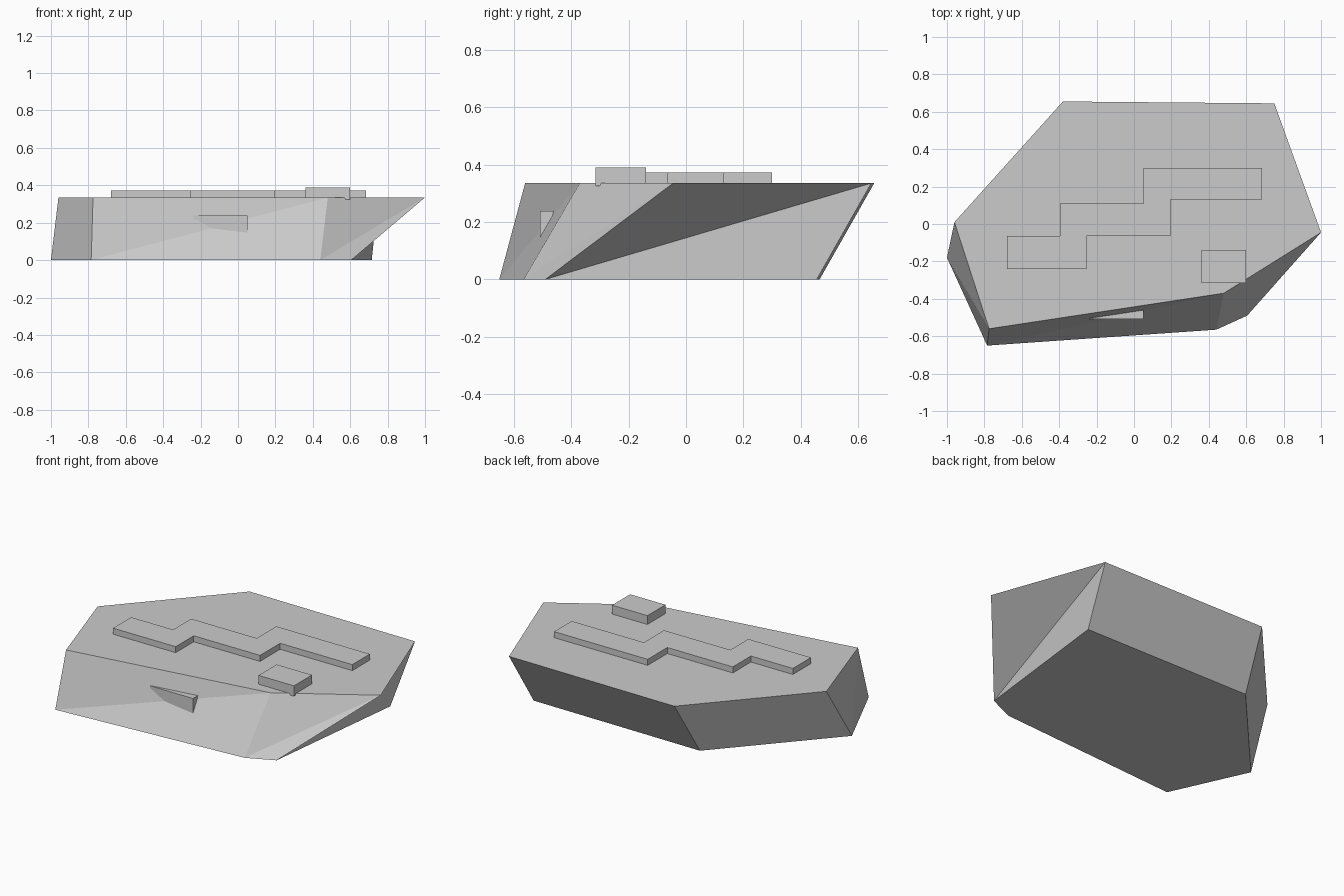
import bpy, bmesh

if "Cube" in bpy.data.objects:
    bpy.data.objects.remove(bpy.data.objects["Cube"])

grey = bpy.data.materials.new("stone_grey")
grey.diffuse_color = (0.6, 0.6, 0.6, 1)
grey.use_nodes = True
grey.node_tree.nodes["Principled BSDF"].inputs["Base Color"].default_value = grey.diffuse_color


def add_object(name, bm):
    bmesh.ops.recalc_face_normals(bm, faces=bm.faces)
    mesh = bpy.data.meshes.new(name)
    bm.to_mesh(mesh)
    bm.free()
    mesh.materials.append(grey)
    obj = bpy.data.objects.new(name, mesh)
    bpy.context.collection.objects.link(obj)
    return obj


def prism(name, outline, z0, z1):
    bm = bmesh.new()
    base = bm.faces.new([bm.verts.new((x, y, z0)) for x, y in outline])
    ext = bmesh.ops.extrude_face_region(bm, geom=[base], use_keep_orig=True)
    moved = [v for v in ext["geom"] if isinstance(v, bmesh.types.BMVert)]
    bmesh.ops.translate(bm, verts=moved, vec=(0, 0, z1 - z0))
    return add_object(name, bm)


def box(name, x0, x1, y0, y1, z0, z1):
    return prism(name, [(x0, y0), (x1, y0), (x1, y1), (x0, y1)], z0, z1)


# Slab body: irregular six-sided top and base joined by faceted sides
TOP_Z = 0.335
top = [(-0.96, 0.01), (-0.775, -0.56), (0.48, -0.37),
       (1.0, -0.045), (0.75, 0.645), (-0.38, 0.655)]
bottom = [(-1.0, -0.18), (-0.785, -0.65), (0.44, -0.565),
          (0.605, -0.49), (0.715, 0.455), (-0.42, 0.465)]
bm = bmesh.new()
t = [bm.verts.new((x, y, TOP_Z)) for x, y in top]
b = [bm.verts.new((x, y, 0)) for x, y in bottom]
bm.faces.new(t)
bm.faces.new(b[::-1])
for i in range(6):
    j = (i + 1) % 6
    bm.faces.new((b[i], t[j], t[i]))
    bm.faces.new((b[i], b[j], t[j]))
add_object("slab_body", bm)

# Stepped raised plate on top
prism("stepped_plate", [
    (-0.68, -0.24), (-0.255, -0.24), (-0.255, -0.065), (0.195, -0.065),
    (0.195, 0.13), (0.685, 0.13), (0.685, 0.3), (0.05, 0.3),
    (0.05, 0.11), (-0.395, 0.11), (-0.395, -0.065), (-0.68, -0.065)],
    TOP_Z - 0.01, 0.372)

# Small block on top and block half sunk in the front slope
box("top_block", 0.36, 0.6, -0.315, -0.14, TOP_Z - 0.01, 0.389)
box("front_block", -0.24, 0.05, -0.508, -0.36, 0.1, 0.238)
